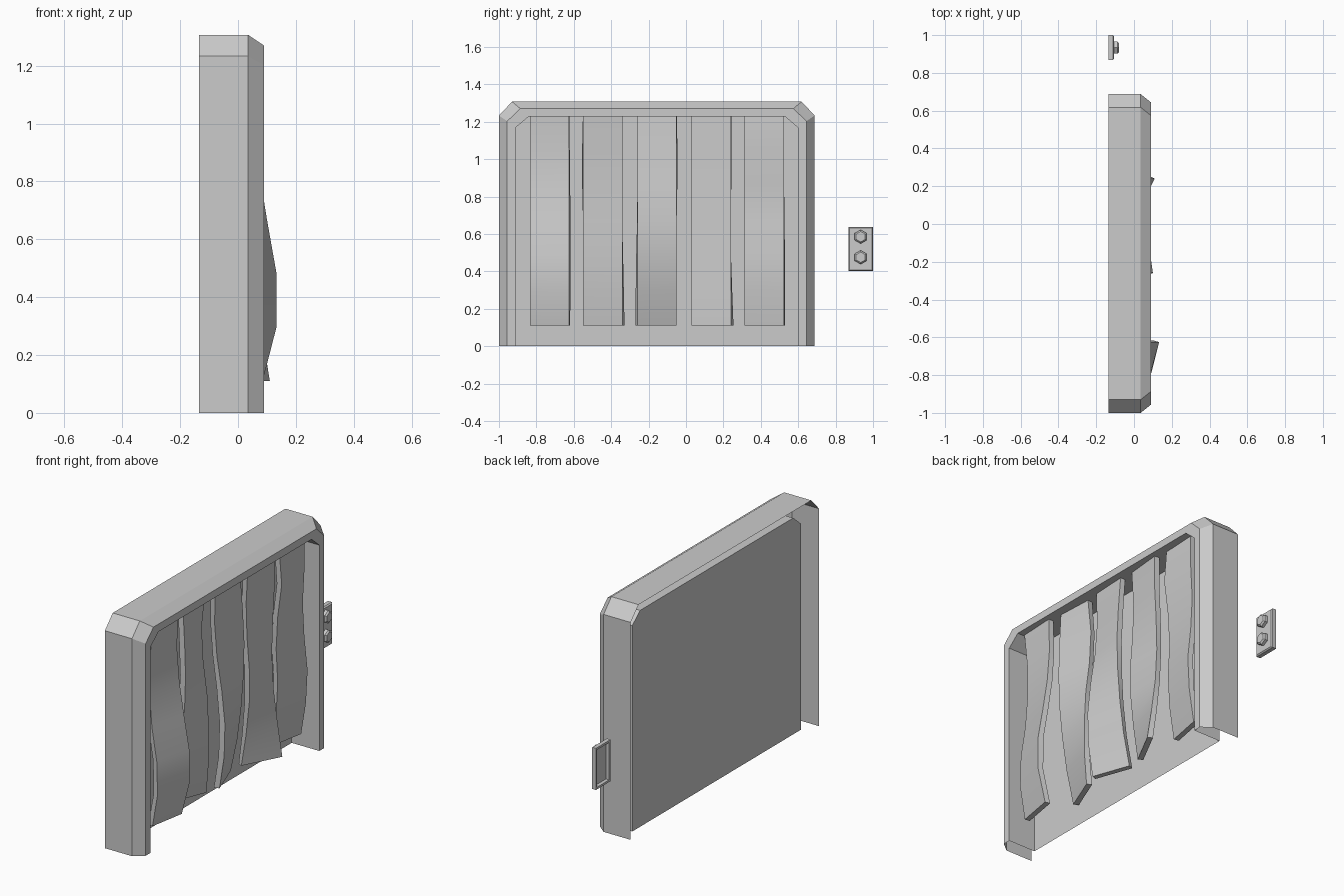
import bpy, bmesh, math
from mathutils import Vector

if "Cube" in bpy.data.objects:
    bpy.data.objects.remove(bpy.data.objects["Cube"])


def finish(name, bm, fix_normals=True):
    if fix_normals:
        bmesh.ops.recalc_face_normals(bm, faces=bm.faces)
    mesh = bpy.data.meshes.new(name)
    bm.to_mesh(mesh)
    bm.free()
    obj = bpy.data.objects.new(name, mesh)
    bpy.context.collection.objects.link(obj)
    return obj


def bridge(bm, loops, closed):
    """Join consecutive point loops with quads and return the vertex rows."""
    rows = [[bm.verts.new(p) for p in loop] for loop in loops]
    n = len(rows[0])
    for a, b in zip(rows, rows[1:]):
        for i in range(n if closed else n - 1):
            j = (i + 1) % n
            bm.faces.new((a[i], a[j], b[j], b[i]))
    return rows


def arch(x, inset, z_inset):
    """Doorway outline with clipped upper corners, open at the floor."""
    y0, y1, top = -1 + inset, 0.688 - inset, 1.307 - z_inset
    c, d = 0.07, 0.074 - z_inset * 0.18
    return [(x, y0, 0), (x, y0, top - d), (x, y0 + c, top),
            (x, y1 - c, top), (x, y1, top - d), (x, y1, 0)]


# Door surround: outer wall, front chamfer, front lip, inner reveal
bm = bmesh.new()
loops = [arch(-0.135, 0, 0), arch(0.035, 0, 0), arch(0.09, 0.044, 0.037),
         arch(0.09, 0.088, 0.08), arch(-0.083, 0.088, 0.08)]
bridge(bm, loops, False)
finish("door_surround", bm)

# Back panel closing the reveal
bm = bmesh.new()
bm.faces.new([bm.verts.new(p) for p in arch(-0.083, 0.088, 0.08)])
finish("back_panel", bm)

# Wavy hanging strips: start y, then front x of left and right edges, bottom to top
strips = [
    (-0.835, (.048, .08, .075, .045, .03, .03, .05), (.085, .133, .133, .10, .07, .055, .06)),
    (-0.55, (-.045, 0, .03, .05, .056, .05, .04), (.04, .055, .055, .045, .02, .01, .03)),
    (-0.26, (.066, .095, .10, .08, .05, .035, .04), (-.01, .03, .055, .07, .075, .065, .05)),
    (0.03, (0, .03, .05, .05, .035, .03, .04), (.11, .08, .055, .045, .05, .06, .06)),
    (0.313, (-.01, .02, .03, .02, .03, .055, .04), (.03, .06, .07, .05, .04, .05, .05)),
]
WIDTH, THICK = 0.21, 0.03
for k, (y, left, right) in enumerate(strips):
    sections = []
    for i, (xl, xr) in enumerate(zip(left, right)):
        z = 0.11 + i * 1.118 / 6
        a, b = Vector((xl, y, z)), Vector((xr, y + WIDTH, z))
        back = Vector((-WIDTH, xr - xl, 0)).normalized() * THICK
        sections.append([a, b, b + back, a + back])
    bm = bmesh.new()
    rows = bridge(bm, sections, True)
    bm.faces.new(rows[0])
    bm.faces.new(rows[-1])
    obj = finish(f"curtain_strip_{k + 1}", bm)
    bpy.context.view_layer.objects.active = obj
    obj.select_set(True)
    bpy.ops.object.shade_smooth_by_angle(angle=math.radians(35))
    obj.select_set(False)


# Control plate: hollow back with a chamfered front edge
def rect(x, inset):
    y0, y1, z0, z1 = 0.869 + inset, 1 - inset, 0.402 + inset, 0.638 - inset
    return [(x, y0, z0), (x, y1, z0), (x, y1, z1), (x, y0, z1)]


bm = bmesh.new()
rows = bridge(bm, [rect(-0.115, 0.012), rect(-0.135, 0.012), rect(-0.135, 0),
                   rect(-0.112, 0), rect(-0.105, 0.006)], True)
bm.faces.new(rows[0])
bm.faces.new(rows[-1])
finish("control_plate", bm)

# Two six-sided push buttons
for name, z in (("lower_button", 0.475), ("upper_button", 0.585)):
    def ring(x, r):
        return [(x, 0.934 + r * math.sin(i * math.pi / 3),
                 z + r * math.cos(i * math.pi / 3)) for i in range(6)]
    bm = bmesh.new()
    rows = bridge(bm, [ring(-0.105, 0.037), ring(-0.088, 0.037), ring(-0.08, 0.028)], True)
    bm.faces.new(rows[-1])
    finish(name, bm)
